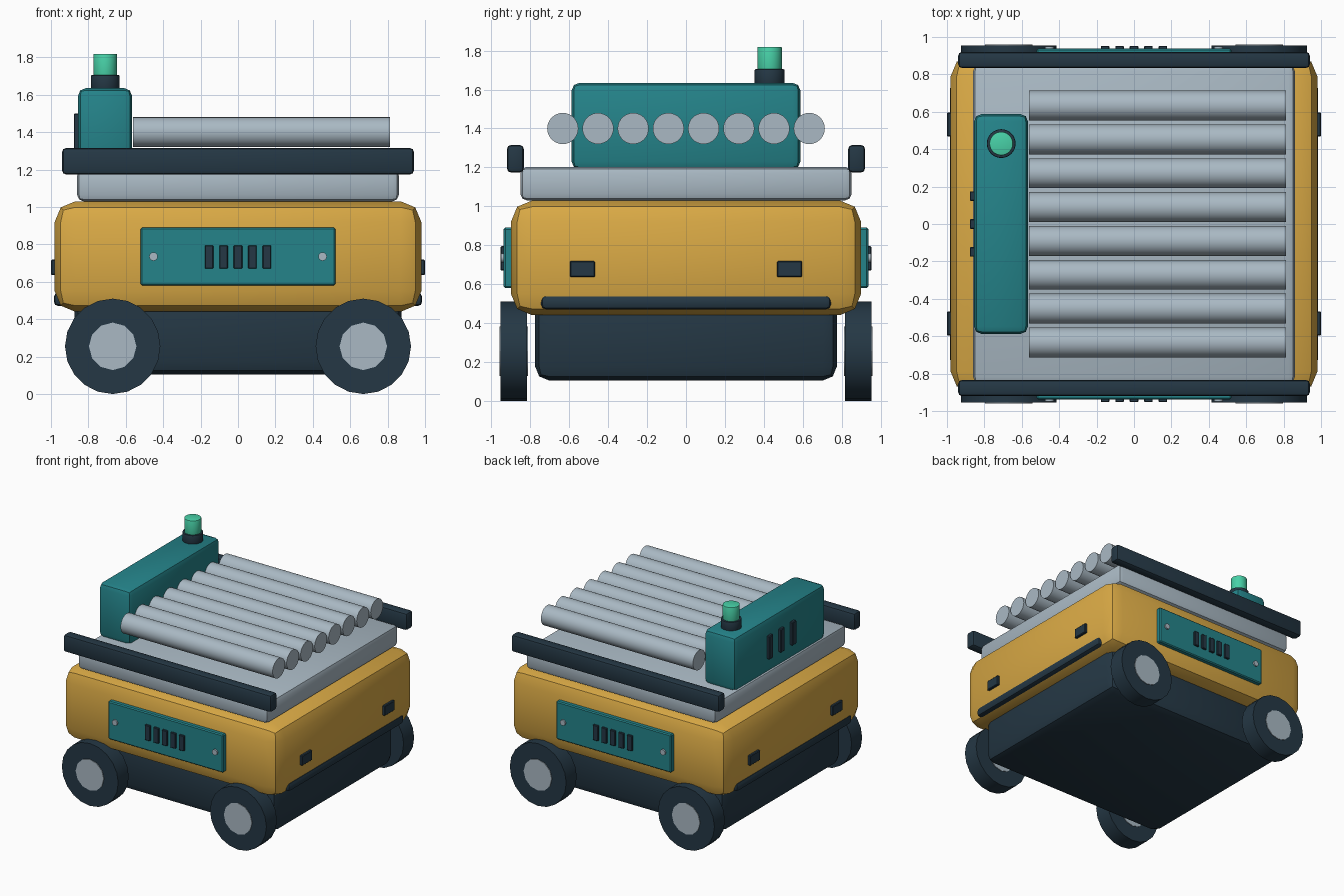
import bpy
import bmesh
from math import radians
from mathutils import Matrix, Vector

cube = bpy.data.objects.get("Cube")
if cube:
    bpy.data.objects.remove(cube, do_unlink=True)


def material(name, rgb):
    m = bpy.data.materials.new(name)
    m.use_nodes = True
    color = (*rgb, 1)
    m.diffuse_color = color
    m.node_tree.nodes["Principled BSDF"].inputs["Base Color"].default_value = color
    return m


YELLOW = material("warm yellow", (0.70, 0.40, 0.06))
TEAL = material("teal", (0.018, 0.23, 0.255))
DARK = material("dark slate", (0.018, 0.039, 0.059))
GREY = material("light steel", (0.40, 0.485, 0.55))
GREEN = material("signal green", (0.065, 0.64, 0.39))
parts = []


def finish(bm, name, mat):
    bmesh.ops.recalc_face_normals(bm, faces=bm.faces)
    mesh = bpy.data.meshes.new(name)
    bm.to_mesh(mesh)
    bm.free()
    mesh.materials.append(mat)
    ob = bpy.data.objects.new(name, mesh)
    bpy.context.collection.objects.link(ob)
    parts.append(ob)
    return ob


def box(name, mat, x, y, z, bevel=0.0, segments=2):
    """Box from (min, max) pairs with rounded edges."""
    lo, hi = (Vector(p) for p in zip(x, y, z))
    bm = bmesh.new()
    bmesh.ops.create_cube(bm, size=1)
    bmesh.ops.scale(bm, vec=hi - lo, verts=bm.verts)
    bmesh.ops.translate(bm, vec=(lo + hi) / 2, verts=bm.verts)
    if bevel:
        bmesh.ops.bevel(bm, geom=bm.edges[:], offset=bevel, segments=segments,
                        profile=0.5, affect='EDGES')
    return finish(bm, name, mat)


def cylinder(name, mat, center, radius, length, axis='Z', sides=32, bevel=0.0):
    bm = bmesh.new()
    bmesh.ops.create_cone(bm, cap_ends=True, segments=sides, radius1=radius,
                          radius2=radius, depth=length)
    if bevel:
        rims = [e for e in bm.edges if abs(e.verts[0].co.z - e.verts[1].co.z) < 1e-5]
        bmesh.ops.bevel(bm, geom=rims, offset=bevel, segments=2,
                        profile=0.5, affect='EDGES')
    turn = {'X': Matrix.Rotation(radians(90), 4, 'Y'),
            'Y': Matrix.Rotation(radians(90), 4, 'X'), 'Z': Matrix()}[axis]
    bm.transform(Matrix.Translation(center) @ turn)
    return finish(bm, name, mat)


def span(a, b, sign=1):
    return tuple(sorted((a * sign, b * sign)))


# Main hull
box("chassis", DARK, (-0.875, 0.875), (-0.775, 0.775), (0.105, 0.55), 0.07)
box("body", YELLOW, (-0.98, 0.98), (-0.9, 0.9), (0.44, 1.03), 0.11)
box("deck", GREY, (-0.86, 0.86), (-0.852, 0.852), (1.03, 1.203), 0.035)

# Front and back: rails, access panels, wheels
for s, side in ((-1, "front"), (1, "back")):
    box(side + "_rail", DARK, (-0.94, 0.94), span(0.834, 0.92, s), (1.174, 1.315), 0.02)
    box(side + "_panel", TEAL, (-0.52, 0.52), span(0.88, 0.937, s), (0.58, 0.89), 0.008, 1)
    for i in range(5):
        x = (i - 2) * 0.077
        box(f"{side}_vent_{i + 1}", DARK, (x - 0.023, x + 0.023),
            span(0.92, 0.953, s), (0.67, 0.795), 0.004, 1)
    for sx, end in ((-1, "right"), (1, "left")):
        cylinder(f"{side}_{end}_screw", GREY, (sx * 0.452, s * 0.935, 0.735),
                 0.023, 0.03, 'Y', 16)
        cylinder(f"{side}_{end}_wheel", DARK, (sx * 0.67, s * 0.886, 0.255),
                 0.255, 0.136, 'Y', 20)
        cylinder(f"{side}_{end}_hub", GREY, (sx * 0.67, s * 0.886, 0.255),
                 0.127, 0.146, 'Y', 12)

# Left and right ends: bumpers and marker lamps
for s, end in ((-1, "right"), (1, "left")):
    box(end + "_bumper", DARK, span(0.86, 0.985, s), (-0.745, 0.745), (0.47, 0.543), 0.025)
    for sy, side in ((-1, "front"), (1, "back")):
        box(f"{end}_{side}_marker", DARK, span(0.96, 1.0, s),
            span(0.468, 0.597, sy), (0.636, 0.718), 0.005, 1)

# Conveyor rollers
for i in range(8):
    cylinder(f"roller_{i + 1}", GREY, (0.125, (i - 3.5) * 0.181, 1.4), 0.08, 1.375, 'X')

# Control console with vents
box("console", TEAL, (-0.855, -0.567), (-0.588, 0.588), (1.19, 1.635), 0.04)
for i in range(3):
    y = (i - 1) * 0.149
    box(f"console_vent_{i + 1}", DARK, (-0.878, -0.84), (y - 0.026, y + 0.026),
        (1.31, 1.5), 0.005, 1)

# Beacon
cylinder("beacon_base", DARK, (-0.71, 0.43, 1.665), 0.077, 0.08, bevel=0.006)
cylinder("beacon_light", GREEN, (-0.71, 0.43, 1.75), 0.063, 0.138, bevel=0.004)

# Smooth shading with sharp edges kept
bpy.ops.object.select_all(action='DESELECT')
for ob in parts:
    ob.select_set(True)
bpy.context.view_layer.objects.active = parts[0]
bpy.ops.object.shade_smooth_by_angle(angle=radians(30))
